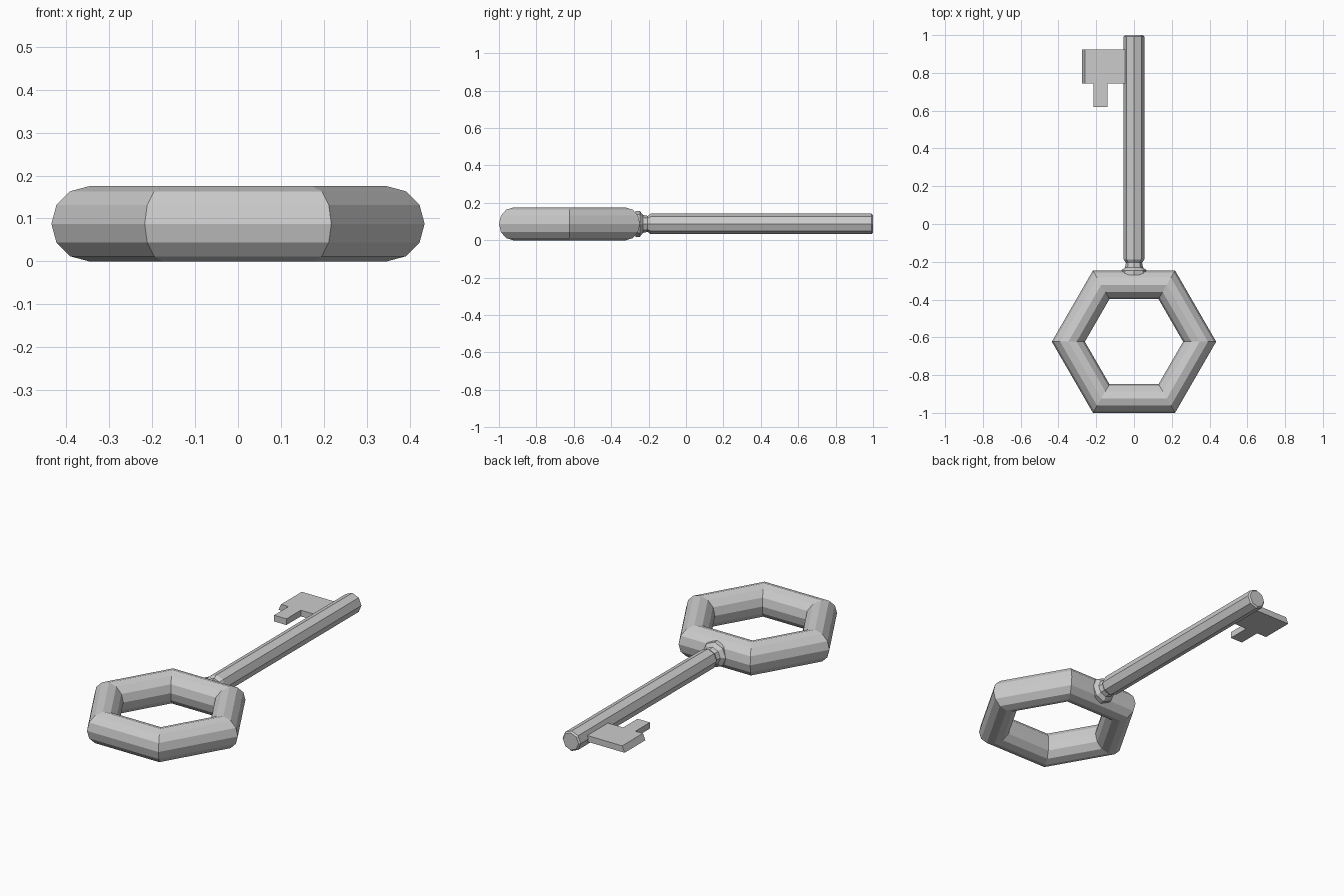
import bpy, bmesh
from math import sin, cos, pi

if "Cube" in bpy.data.objects:
    bpy.data.objects.remove(bpy.data.objects["Cube"])

ZC = 0.0875  # height of the key's centre plane


def mesh_object(name, bm):
    bmesh.ops.recalc_face_normals(bm, faces=bm.faces)
    me = bpy.data.meshes.new(name)
    bm.to_mesh(me)
    bm.free()
    ob = bpy.data.objects.new(name, me)
    bpy.context.collection.objects.link(ob)
    return ob


# Hexagonal bow (handle ring)
bpy.ops.mesh.primitive_torus_add(major_segments=6, minor_segments=12,
                                 major_radius=0.3475, minor_radius=0.0875,
                                 location=(0, -0.623, ZC))
bpy.context.object.name = "bow_ring"

# Eight-sided shaft with flared collar and bevelled tip: (radius, y)
profile = [(0.07, -0.27), (0.069, -0.247), (0.048, -0.23), (0.043, -0.205),
           (0.055, -0.188), (0.055, 0.992), (0.047, 1.0)]
bm = bmesh.new()
rings = [[bm.verts.new((r * cos(k * pi / 4), y, ZC + r * sin(k * pi / 4)))
          for k in range(8)] for r, y in profile]
for a, b in zip(rings, rings[1:]):
    for k in range(8):
        j = (k + 1) % 8
        bm.faces.new((a[k], a[j], b[j], b[k]))
bm.faces.new(rings[0])
bm.faces.new(rings[-1])
mesh_object("shaft", bm)

# Bit: flat plate with one tooth, extruded to thickness
T = 0.034
outline = [(-0.03, 0.925), (-0.275, 0.925), (-0.275, 0.745), (-0.215, 0.745),
           (-0.215, 0.62), (-0.14, 0.62), (-0.14, 0.745), (-0.03, 0.745)]
bm = bmesh.new()
face = bm.faces.new([bm.verts.new((x, y, ZC - T / 2)) for x, y in outline])
ext = bmesh.ops.extrude_face_region(bm, geom=[face])
top = [v for v in ext["geom"] if isinstance(v, bmesh.types.BMVert)]
bmesh.ops.translate(bm, verts=top, vec=(0, 0, T))
for v in top:  # sloped outer end
    if v.co.x < -0.27:
        v.co.x += 0.015
mesh_object("bit", bm)
